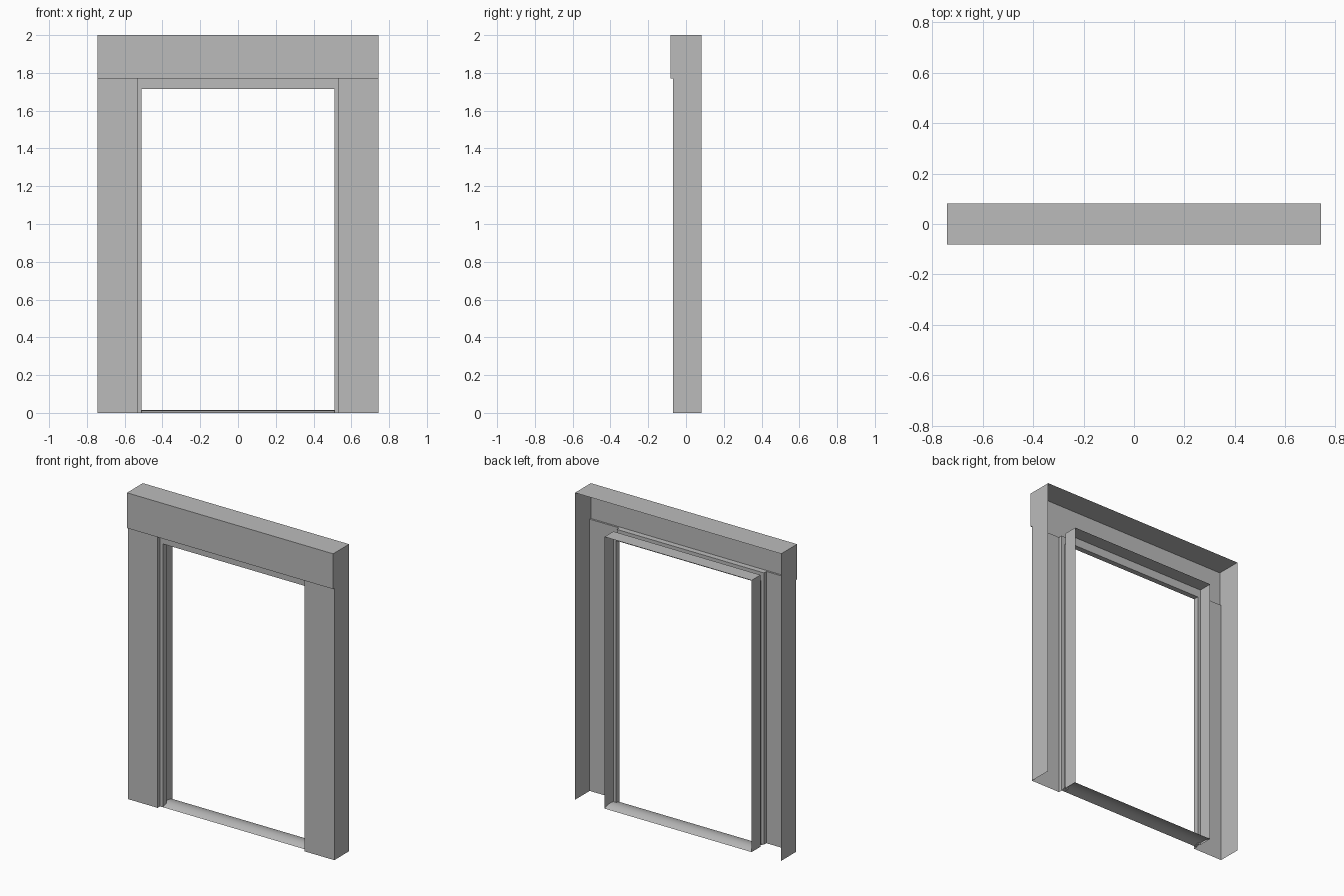
import bpy
import math

cube = bpy.data.objects.get("Cube")
if cube:
    bpy.data.objects.remove(cube)

# Overall dimensions
HALF_W, OPEN_X, HEAD_Z, TOP_Z = 0.743, 0.53, 1.77, 2.0
FRONT_Y, LINTEL_Y, BACK_Y = -0.07, -0.082, 0.082
STOP_X, STOP_Z, STOP_FRONT, STOP_BACK = 0.51, 1.715, -0.045, -0.01

grey = bpy.data.materials.new("plain grey")
grey.use_nodes = True
colour = (0.5, 0.5, 0.5, 1)
grey.diffuse_color = colour
grey.node_tree.nodes["Principled BSDF"].inputs["Base Color"].default_value = colour


def loft(name, *sections):
    """Join each strip of point rows with quads into one open sheet object."""
    verts, faces = [], []
    for rows in sections:
        base, n = len(verts), len(rows[0])
        for row in rows:
            verts.extend(row)
        for r in range(len(rows) - 1):
            for i in range(n - 1):
                a = base + r * n + i
                faces.append((a, a + 1, a + n + 1, a + n))
    mesh = bpy.data.meshes.new(name)
    mesh.from_pydata(verts, [], faces)
    mesh.materials.append(grey)
    obj = bpy.data.objects.new(name, mesh)
    bpy.context.collection.objects.link(obj)
    return obj


# Posts: open-backed angles with a front plate and an outer side
for name, side in (("left_post", 1), ("right_post", -1)):
    plan = [(OPEN_X, FRONT_Y), (HALF_W, FRONT_Y), (HALF_W, BACK_Y)][::side]
    loft(name, [[(side * x, y, z) for x, y in plan] for z in (0, HEAD_Z)])

# Lintel: ledge, front plate, top and two end plates, hollow at the back
profile = [(FRONT_Y, HEAD_Z), (LINTEL_Y, HEAD_Z), (LINTEL_Y, TOP_Z), (BACK_Y, TOP_Z)]
ends = [[[(s * HALF_W, y, z) for y in (LINTEL_Y, BACK_Y)[::s]]
         for z in (HEAD_Z, TOP_Z)] for s in (1, -1)]
loft("lintel", [[(x, y, z) for y, z in profile] for x in (HALF_W, -HALF_W)], *ends)

# Door frame: folded sheet round the opening, with a raised stop
outer, stop = (OPEN_X, HEAD_Z), (STOP_X, STOP_Z)
fold = [(outer, FRONT_Y), (outer, STOP_FRONT), (stop, STOP_FRONT),
        (stop, STOP_BACK), (outer, STOP_BACK), (outer, BACK_Y)]
loft("door_frame", [[(x, y, 0), (x, y, z), (-x, y, z), (-x, y, 0)]
                    for (x, z), y in fold])

# Threshold: shallow rounded strip across the floor
steps = 8
arch = [(STOP_FRONT + (BACK_Y - STOP_FRONT) * i / steps,
         0.014 * math.sin(math.pi * i / steps)) for i in range(steps + 1)]
sill = loft("threshold", [[(x, y, z) for y, z in arch] for x in (OPEN_X, -OPEN_X)])
for poly in sill.data.polygons:
    poly.use_smooth = True
